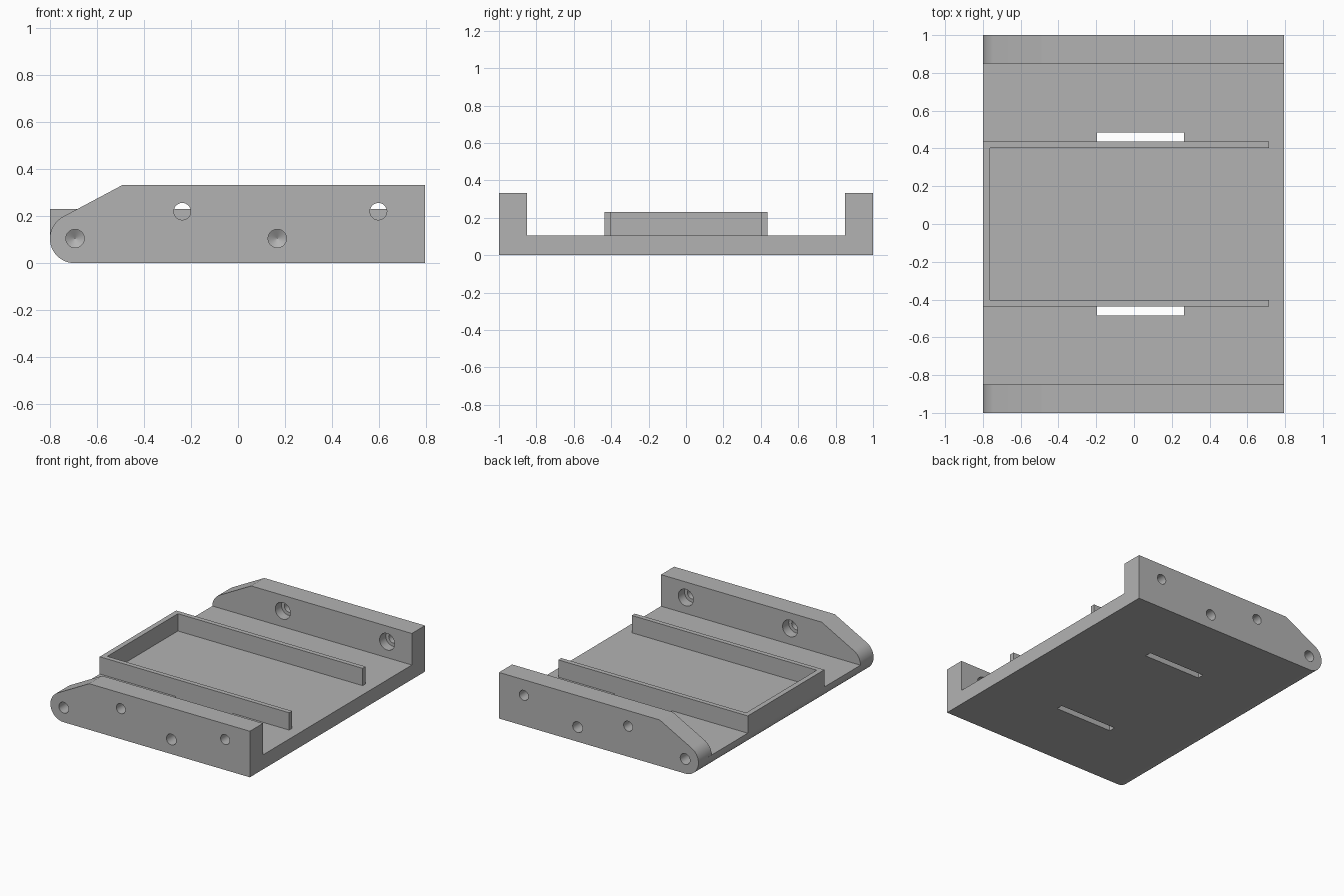
import bpy, bmesh, math
from mathutils import Vector

if "Cube" in bpy.data.objects:
    bpy.data.objects.remove(bpy.data.objects["Cube"], do_unlink=True)

grey = bpy.data.materials.new("plain grey")
grey.use_nodes = True
COLOUR = (0.45, 0.45, 0.45, 1)
grey.diffuse_color = COLOUR
grey.node_tree.nodes["Principled BSDF"].inputs["Base Color"].default_value = COLOUR


def finish(name, bm):
    bmesh.ops.recalc_face_normals(bm, faces=bm.faces)
    mesh = bpy.data.meshes.new(name)
    bm.to_mesh(mesh)
    bm.free()
    mesh.materials.append(grey)
    obj = bpy.data.objects.new(name, mesh)
    bpy.context.collection.objects.link(obj)
    return obj


def prism(name, outline, axis, low, high):
    """Extrude a 2D outline along y (outline in x, z) or z (outline in x, y)."""
    bm = bmesh.new()
    place = (lambda a, b: (a, low, b)) if axis == "y" else (lambda a, b: (a, b, low))
    face = bm.faces.new([bm.verts.new(place(a, b)) for a, b in outline])
    out = bmesh.ops.extrude_face_region(bm, geom=[face])
    step = Vector((0, high - low, 0)) if axis == "y" else Vector((0, 0, high - low))
    bmesh.ops.translate(bm, vec=step, verts=[v for v in out["geom"] if isinstance(v, bmesh.types.BMVert)])
    return finish(name, bm)


def box(name, x0, x1, y0, y1, z0, z1):
    return prism(name, [(x0, y0), (x1, y0), (x1, y1), (x0, y1)], "z", z0, z1)


def drill(name, x, z, side, steps, sides=32):
    """Turned cutter along y from (radius, y) steps, closed at both ends."""
    bm = bmesh.new()
    rings = []
    for r, y in steps:
        rings.append([bm.verts.new((x + r * math.cos(math.tau * i / sides), side * y,
                                    z + r * math.sin(math.tau * i / sides))) for i in range(sides)])
    for a, b in zip(rings, rings[1:]):
        for i in range(sides):
            j = (i + 1) % sides
            bm.faces.new((a[i], a[j], b[j], b[i]))
    bm.faces.new(rings[0])
    bm.faces.new(rings[-1])
    return finish(name, bm)


def combine(target, tool, operation):
    mod = target.modifiers.new(operation.lower(), "BOOLEAN")
    mod.operation, mod.solver, mod.object = operation, "EXACT", tool
    bpy.context.view_layer.objects.active = target
    bpy.ops.object.modifier_apply(modifier=mod.name)
    bpy.data.objects.remove(tool, do_unlink=True)


def nose(end_angle, steps):
    """Rounded end, from the underside round to end_angle."""
    R = 0.105
    angles = [math.radians(270 + (end_angle - 270) * i / steps) for i in range(steps + 1)]
    return [(-0.8 + R + R * math.cos(a), R + R * math.sin(a)) for a in angles]


FLOOR = 0.105

# Floor plate and two side walls, all with the same rounded end
body = prism("tray_body", nose(180, 16) + [(0.795, FLOOR), (0.795, 0)], "y", -0.9, 0.9)
for side in (1, -1):
    wall = prism("side_wall", nose(117, 28) + [(-0.49, 0.333), (0.795, 0.333), (0.795, 0)],
                 "y", *sorted((side * 0.85, side)))
    combine(body, wall, "UNION")

# Floor slots, counterbored through holes and blind drilled holes
for side in (1, -1):
    slot = box("slot_cutter", -0.195, 0.265, *sorted((side * 0.437, side * 0.485)), -0.1, 0.2)
    combine(body, slot, "DIFFERENCE")
    for x in (-0.237, 0.597):
        hole = drill("bolt_cutter", x, 0.22, side,
                     [(0.036, 1.1), (0.036, 0.92), (0.06, 0.92), (0.06, 0.8)])
        combine(body, hole, "DIFFERENCE")
    for x in (-0.693, 0.167):
        hole = drill("pin_cutter", x, FLOOR, side, [(0.039, 1.1), (0.039, 0.9), (0.0005, 0.877)])
        combine(body, hole, "DIFFERENCE")

# U-shaped rim standing on the floor
rim = prism("holder_rim", [(-0.8, -0.437), (0.715, -0.437), (0.715, -0.403), (-0.763, -0.403),
                           (-0.763, 0.403), (0.715, 0.403), (0.715, 0.437), (-0.8, 0.437)],
            "z", FLOOR, 0.23)

# Smooth curves, sharp corners
bpy.ops.object.select_all(action="DESELECT")
for obj in (body, rim):
    obj.select_set(True)
bpy.context.view_layer.objects.active = body
bpy.ops.object.shade_smooth_by_angle(angle=math.radians(25))
